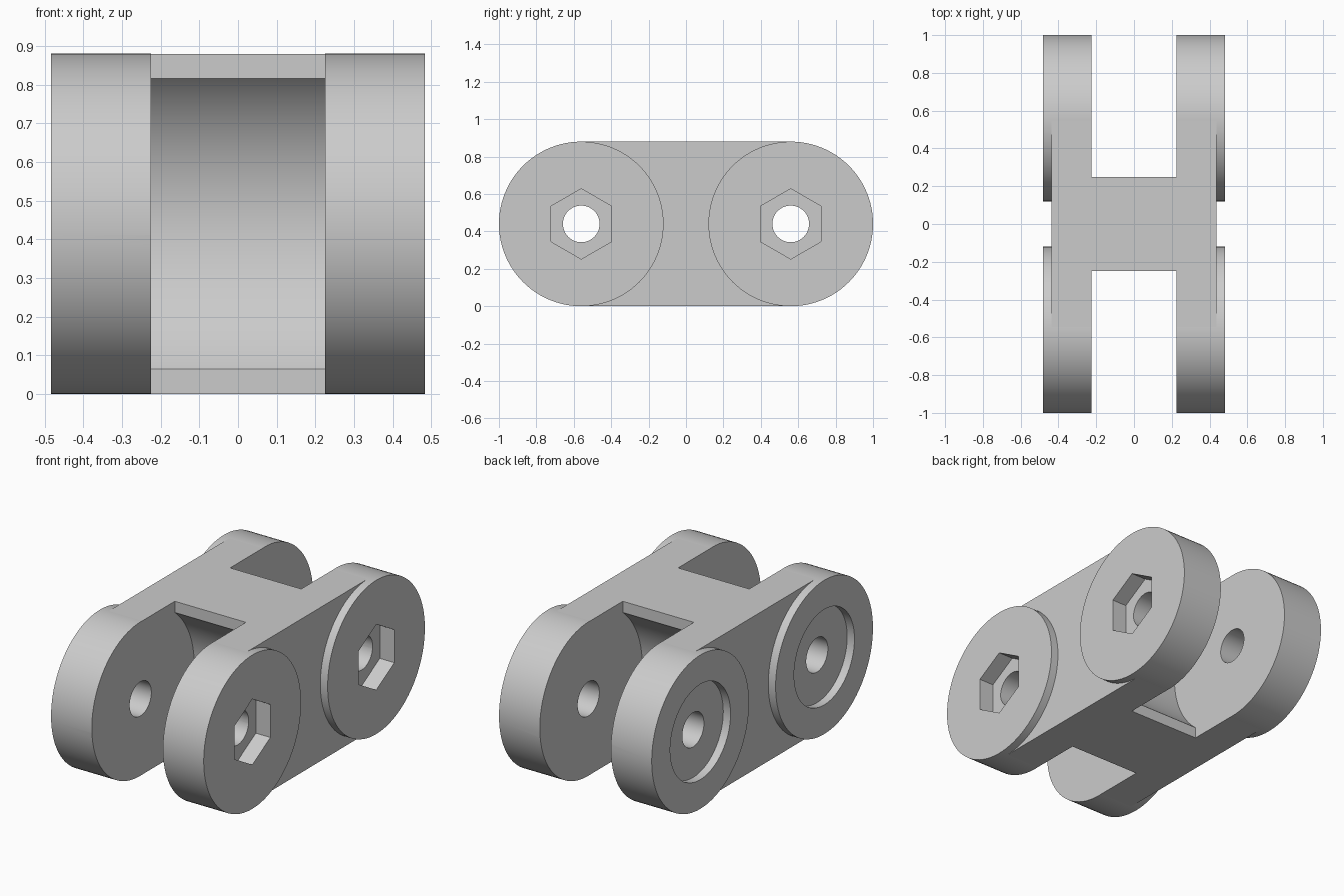
import bpy
import math

# Main dimensions
PIVOT_Y, AXIS_Z = 0.56, 0.44
BOSS_R, HALF_W, WEB_HALF_W, GAP_HALF_W = 0.44, 0.483, 0.437, 0.225

cube = bpy.data.objects.get("Cube")
if cube:
    bpy.data.objects.remove(cube, do_unlink=True)

grey = bpy.data.materials.new("plain grey")
grey.use_nodes = True
colour = (0.6, 0.6, 0.6, 1)
grey.diffuse_color = colour
grey.node_tree.nodes["Principled BSDF"].inputs["Base Color"].default_value = colour


def box(name, y0, y1, half_x, half_z):
    bpy.ops.mesh.primitive_cube_add(size=1, location=(0, (y0 + y1) / 2, AXIS_Z))
    ob = bpy.context.object
    ob.name = name
    ob.scale = (2 * half_x, y1 - y0, 2 * half_z)
    bpy.ops.object.transform_apply(location=False, rotation=False, scale=True)
    return ob


def rod(name, radius, x0, x1, y, sides=96, turn=0):
    """Prism lying along x, with a corner pointing up unless turned."""
    bpy.ops.mesh.primitive_cylinder_add(
        vertices=sides, radius=radius, depth=x1 - x0,
        location=((x0 + x1) / 2, y, AXIS_Z), rotation=(turn, math.pi / 2, 0))
    ob = bpy.context.object
    ob.name = name
    bpy.ops.object.transform_apply(location=False, rotation=True, scale=False)
    return ob


def combine(target, tool, operation):
    mod = target.modifiers.new(tool.name, "BOOLEAN")
    mod.object, mod.operation, mod.solver = tool, operation, "EXACT"
    bpy.context.view_layer.objects.active = target
    bpy.ops.object.modifier_apply(modifier=mod.name)
    bpy.data.objects.remove(tool, do_unlink=True)


# Central web joining the two pivots
link = box("double_clevis_link", -PIVOT_Y, PIVOT_Y, WEB_HALF_W, BOSS_R - 0.0005)
link.data.materials.append(grey)

# Round bosses at both ends
for side in (-1, 1):
    combine(link, rod("boss", BOSS_R, -HALF_W, HALF_W, side * PIVOT_Y), "UNION")

for side in (-1, 1):
    y = side * PIVOT_Y
    # Fork slot with a hollow floor that clears the mating part
    ends = sorted((side * 0.25, side * 1.2))
    combine(link, box("slot_cutter", *ends, GAP_HALF_W, 0.6), "DIFFERENCE")
    combine(link, rod("clearance_cutter", 0.487, -GAP_HALF_W, GAP_HALF_W, y), "DIFFERENCE")
    # Pin hole, bolt head recess and hexagonal nut pocket
    combine(link, rod("hole_cutter", 0.098, -0.7, 0.7, y, 48), "DIFFERENCE")
    combine(link, rod("recess_cutter", 0.273, -0.7, -HALF_W + 0.046, y, 64), "DIFFERENCE")
    hexagon = rod("hex_cutter", 0.188, HALF_W - 0.092, 0.7, y, 6)
    # Turn the pocket so that two corners point along the link
    hexagon.rotation_euler.x = math.pi / 2
    combine(link, hexagon, "DIFFERENCE")

# Smooth the round walls and keep the large faces flat
bpy.ops.object.select_all(action="DESELECT")
link.select_set(True)
bpy.context.view_layer.objects.active = link
bpy.ops.object.shade_smooth_by_angle(angle=math.radians(30))
for face in link.data.polygons:
    if face.area > 0.05 or abs(face.normal.x) > 0.99:
        face.use_smooth = False
